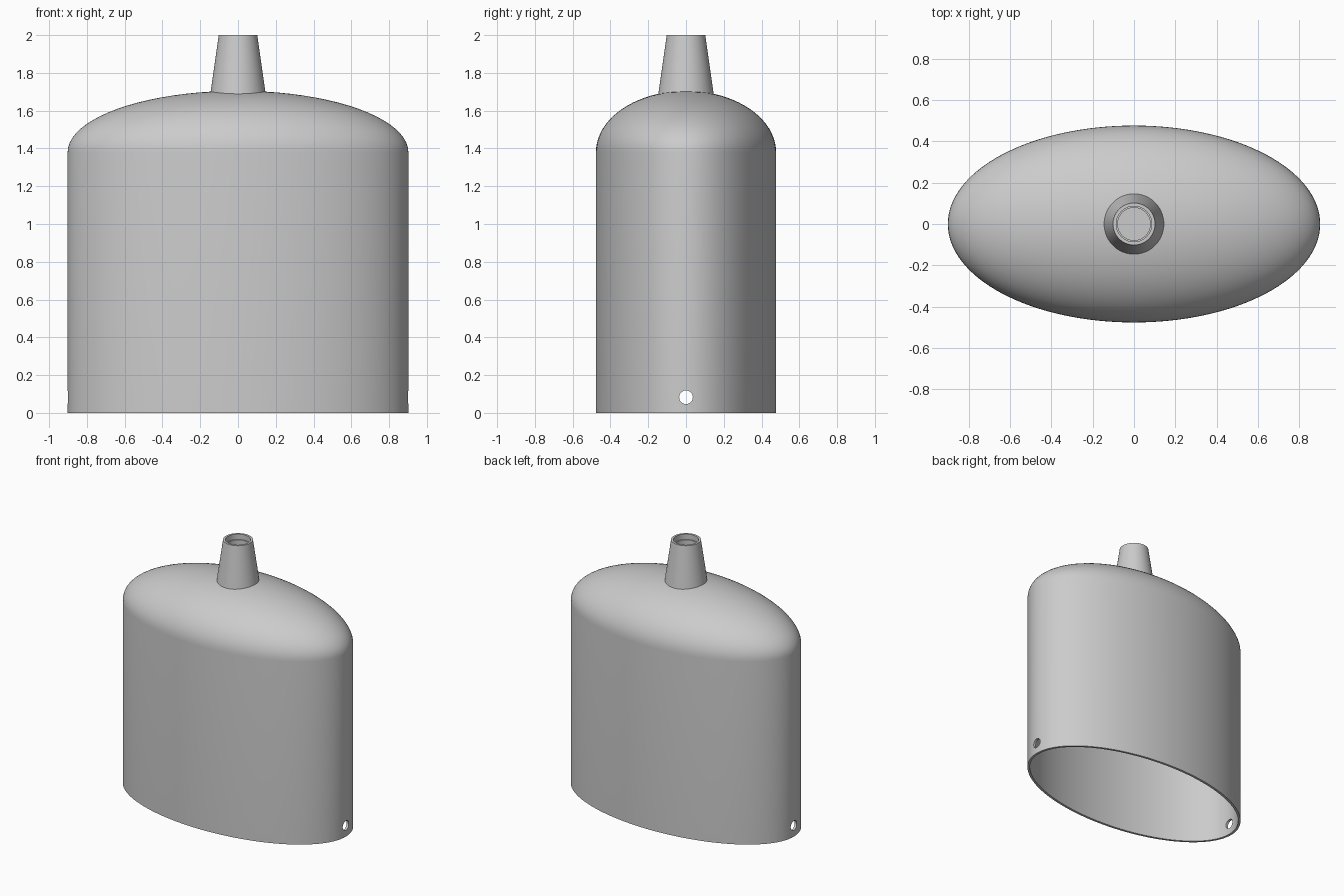
import bpy
import math
from mathutils import Matrix

cube = bpy.data.objects.get("Cube")
if cube:
    bpy.data.objects.remove(cube, do_unlink=True)

grey = bpy.data.materials.new("plain grey")
grey.use_nodes = True
colour = (0.6, 0.6, 0.6, 1)
grey.diffuse_color = colour
grey.node_tree.nodes["Principled BSDF"].inputs["Base Color"].default_value = colour


def lathe(name, profile, sides, closed=False):
    """Spin rings of (x radius, y radius, z); a zero radius makes a pole."""
    verts, rings, faces = [], [], []
    for rx, ry, z in profile:
        start = len(verts)
        count = sides if rx > 0 else 1
        for i in range(count):
            a = math.tau * i / sides
            verts.append((rx * math.cos(a), ry * math.sin(a), z))
        rings.append([start + i % count for i in range(sides)])
    pairs = list(zip(rings, rings[1:]))
    if closed:
        pairs.append((rings[-1], rings[0]))
    for low, high in pairs:
        for i in range(sides):
            j = (i + 1) % sides
            corners = list(dict.fromkeys([low[i], low[j], high[j], high[i]]))
            if len(corners) > 2:
                faces.append(corners)
    mesh = bpy.data.meshes.new(name)
    mesh.from_pydata(verts, [], faces)
    mesh.materials.append(grey)
    mesh.update()
    obj = bpy.data.objects.new(name, mesh)
    bpy.context.collection.objects.link(obj)
    return obj


def smooth(obj):
    bpy.ops.object.select_all(action="DESELECT")
    obj.select_set(True)
    bpy.context.view_layer.objects.active = obj
    bpy.ops.object.shade_smooth_by_angle(angle=math.radians(35))


def dome(rx, ry, base, height, steps=20):
    """Straight wall from the floor, then a quarter ellipse to the pole."""
    rings = [(rx, ry, 0)]
    for k in range(steps):
        a = math.pi / 2 * k / steps
        rings.append((rx * math.cos(a), ry * math.cos(a), base + height * math.sin(a)))
    return rings + [(0, 0, base + height)]


# Hollow oval body with a domed top, open underneath
wall = 0.018
outer = dome(0.902, 0.477, 1.38, 0.325)
inner = dome(0.902 - wall, 0.477 - wall, 1.38, 0.325 - wall)
body = lathe("body_shell", outer + inner[::-1], 128, closed=True)

# Cord holes near the rim at both ends, cut by one long drill
drill = lathe("hole_drill", [(0, 0, -1.2), (0.036, 0.036, -1.2),
                             (0.036, 0.036, 1.2), (0, 0, 1.2)], 32)
drill.data.transform(Matrix.Translation((0, 0, 0.083)) @ Matrix.Rotation(math.pi / 2, 4, "Y"))
drill.hide_render = True
cut = body.modifiers.new("cord_holes", "BOOLEAN")
cut.operation = "DIFFERENCE"
cut.solver = "EXACT"
cut.object = drill
bpy.context.view_layer.objects.active = body
bpy.ops.object.modifier_apply(modifier=cut.name)
bpy.data.objects.remove(drill, do_unlink=True)
smooth(body)

# Tapered neck with a lipped, hollow bore ending on the dome
neck_profile = [(0.147, 1.685), (0.102, 2.0), (0.086, 2.0), (0.086, 1.96),
                (0.079, 1.96), (0.079, 1.72), (0, 1.72)]
neck = lathe("neck", [(r, r, z) for r, z in neck_profile], 64)
smooth(neck)
